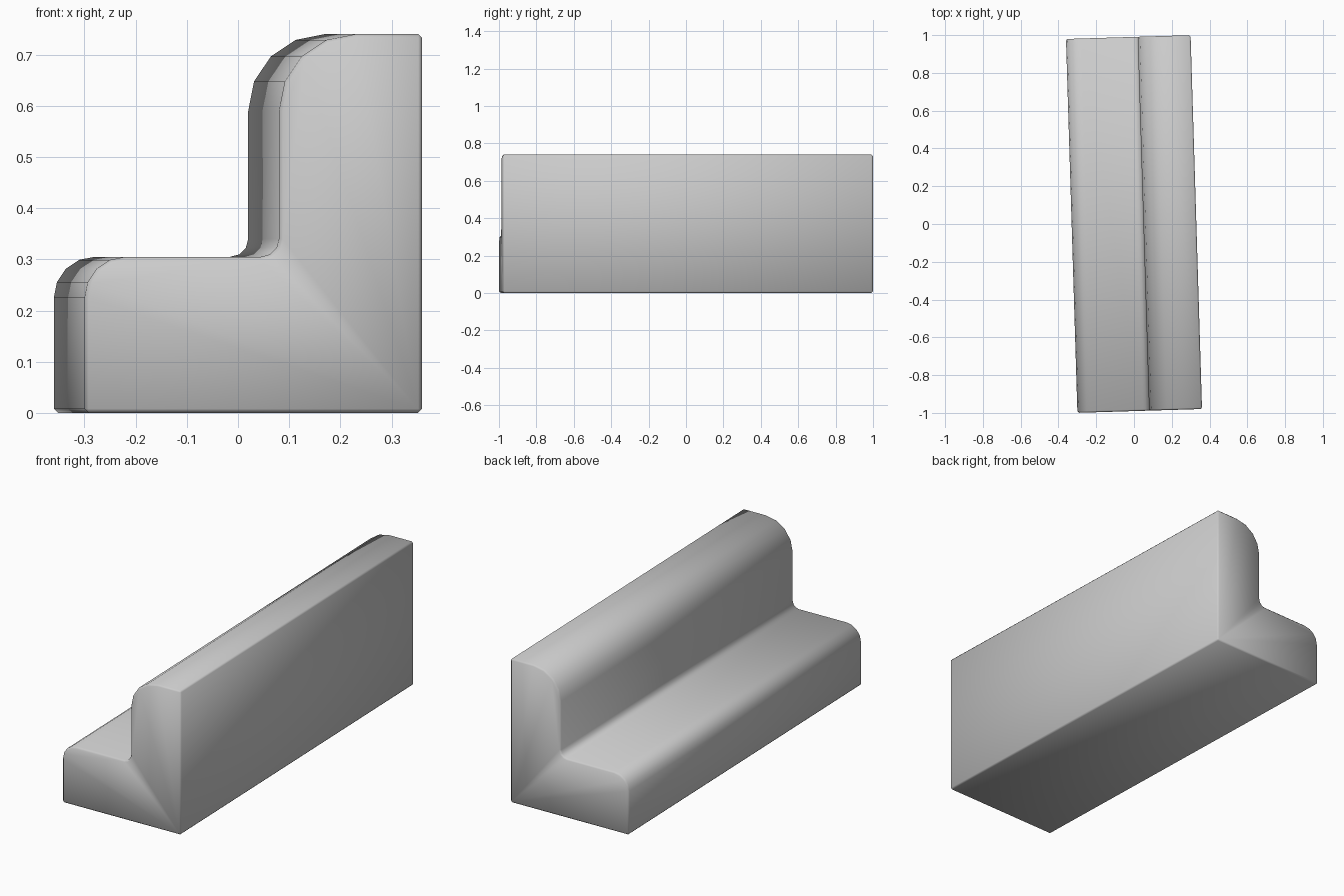
import bpy, bmesh, math

cube = bpy.data.objects.get("Cube")
if cube:
    bpy.data.objects.remove(cube, do_unlink=True)

HALF_WIDTH, HALF_LENGTH = 0.33, 0.99
STEP_TOP, RISER_X, TOP = 0.305, 0.05, 0.74


def arc(cx, cz, rx, rz, start, end, steps):
    """Points on an elliptical quarter turn, angles in degrees."""
    angles = [math.radians(start + (end - start) * i / steps) for i in range(steps + 1)]
    return [(cx + rx * math.cos(a), cz + rz * math.sin(a)) for a in angles]


# Stepped cross-section with a rounded back, a soft inner corner and a rounded nose
profile = [(-HALF_WIDTH, 0), (HALF_WIDTH, 0), (HALF_WIDTH, TOP)]
profile += arc(RISER_X + 0.15, TOP - 0.15, 0.15, 0.15, 90, 180, 4)
profile += arc(RISER_X - 0.035, STEP_TOP + 0.035, 0.035, 0.035, 0, -90, 3)
profile += arc(-HALF_WIDTH + 0.08, STEP_TOP - 0.08, 0.08, 0.08, 90, 180, 4)

# Extrude the cross-section along the length
bm = bmesh.new()
front = bm.faces.new([bm.verts.new((x, -HALF_LENGTH, z)) for x, z in profile])
extruded = bmesh.ops.extrude_face_region(bm, geom=[front], use_keep_orig=True)
bmesh.ops.translate(bm, vec=(0, 2 * HALF_LENGTH, 0),
                    verts=[v for v in extruded["geom"] if isinstance(v, bmesh.types.BMVert)])
bmesh.ops.recalc_face_normals(bm, faces=bm.faces)
mesh = bpy.data.meshes.new("stepped_block")
bm.to_mesh(mesh)
bm.free()

block = bpy.data.objects.new("stepped_block", mesh)
bpy.context.collection.objects.link(block)
block.rotation_euler.z = math.radians(1.75)
for polygon in mesh.polygons:
    polygon.use_smooth = True

# Fine chamfer on the hard edges
bevel = block.modifiers.new("edge_chamfer", "BEVEL")
bevel.width = 0.008
bevel.segments = 1
bevel.limit_method = "ANGLE"
bevel.angle_limit = math.radians(40)

# Plain grey
grey = bpy.data.materials.new("plain_grey")
grey.use_nodes = True
colour = (0.6, 0.6, 0.6, 1)
grey.diffuse_color = colour
grey.node_tree.nodes["Principled BSDF"].inputs["Base Color"].default_value = colour
mesh.materials.append(grey)
